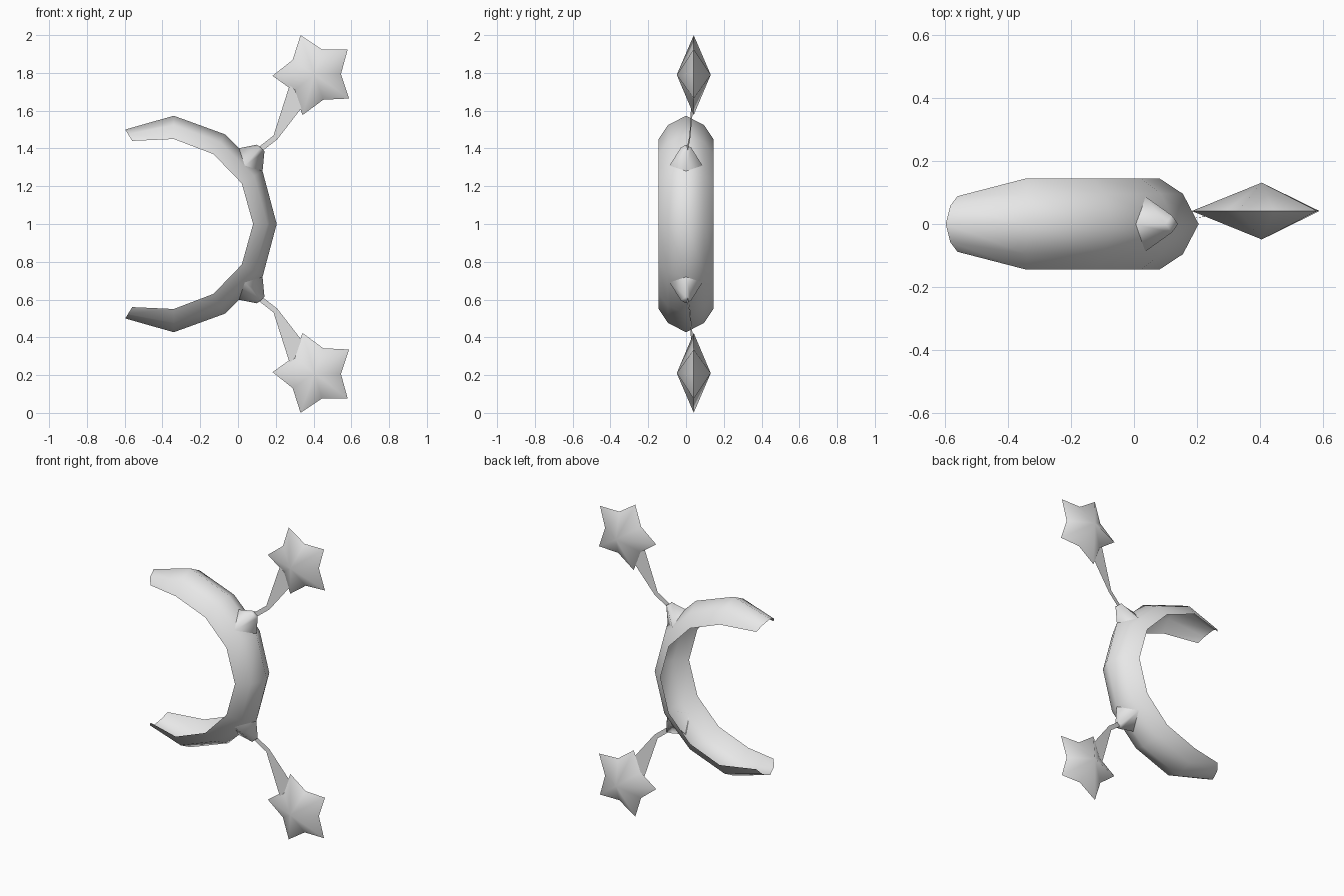
import bpy
import math

if "Cube" in bpy.data.objects:
    bpy.data.objects.remove(bpy.data.objects["Cube"])

grey = bpy.data.materials.new("soft grey")
grey.diffuse_color = (0.8, 0.8, 0.8, 1.0)
grey.use_nodes = True
grey.node_tree.nodes["Principled BSDF"].inputs["Base Color"].default_value = grey.diffuse_color


def make_part(name, verts, faces, angle):
    """Upper-half part, mirrored below the mid-height plane z = 1."""
    mesh = bpy.data.meshes.new(name)
    mesh.from_pydata(verts, [], faces)
    mesh.materials.append(grey)
    obj = bpy.data.objects.new(name, mesh)
    bpy.context.collection.objects.link(obj)
    obj.location.z = 1.0
    bpy.ops.object.select_all(action='DESELECT')
    obj.select_set(True)
    bpy.context.view_layer.objects.active = obj
    bpy.ops.object.shade_smooth_by_angle(angle=math.radians(angle))
    mirror = obj.modifiers.new("mirror", 'MIRROR')
    mirror.use_axis = (False, False, True)
    mirror.use_clip = True
    mirror.merge_threshold = 0.001
    return obj


# Headband: open curved shell; each ring is outer x, z, inner x, z, half width
rings = [(0.205, 0.0, 0.08, 0.0, 0.145),
         (0.13, 0.28, 0.02, 0.215, 0.145),
         (-0.07, 0.475, -0.13, 0.37, 0.145),
         (-0.34, 0.573, -0.34, 0.45, 0.145),
         (-0.597, 0.50, -0.56, 0.44, 0.088)]
across = [(-1, 0), (-0.66, 0.6), (0, 1), (0.66, 0.6), (1, 0)]
verts = [(ix + (ox - ix) * t, w * s, iz + (oz - iz) * t)
         for ox, oz, ix, iz, w in rings for s, t in across]
n = len(across)
faces = [(i * n + j, i * n + j + 1, (i + 1) * n + j + 1, (i + 1) * n + j)
         for i in range(len(rings) - 1) for j in range(n - 1)]
make_part("headband", verts, faces, 75)

# Four-sided sockets that straddle the band
base = [(0.0, 0, 0.40), (0.035, -0.088, 0.308), (0.13, 0, 0.28), (0.035, 0.088, 0.308)]
tip = [(0.10, 0, 0.42), (0.12, -0.027, 0.405), (0.14, 0, 0.385), (0.12, 0.027, 0.405)]
faces = [(k, (k + 1) % 4, 4 + (k + 1) % 4, 4 + k) for k in range(4)]
make_part("stalk_socket", base + tip, faces + [(4, 5, 6, 7)], 100)

# Flat stalks widening toward the stars
pairs = [((0.10, 0.40), (0.118, 0.378)),
         ((0.188, 0.468), (0.208, 0.448)),
         ((0.275, 0.74), (0.36, 0.645))]
verts = [(x, min(0.04, 0.17 * (x - 0.08)), z) for pair in pairs for x, z in pair]
make_part("stalk", verts, [(0, 1, 3, 2), (2, 3, 5, 4)], 30)

# Puffed five-point stars
cx, cy, cz = 0.405, 0.041, 0.79
verts = []
for k in range(10):
    a = math.radians(109.5 + 36 * k)
    r = 0.14 if k % 2 else 0.222
    verts.append((cx + r * math.cos(a), cy, cz + r * math.sin(a)))
verts += [(cx, cy - 0.09, cz), (cx, cy + 0.09, cz)]
faces = []
for k in range(10):
    m = (k + 1) % 10
    faces += [(k, m, 10), (m, k, 11)]
make_part("star", verts, faces, 60)
